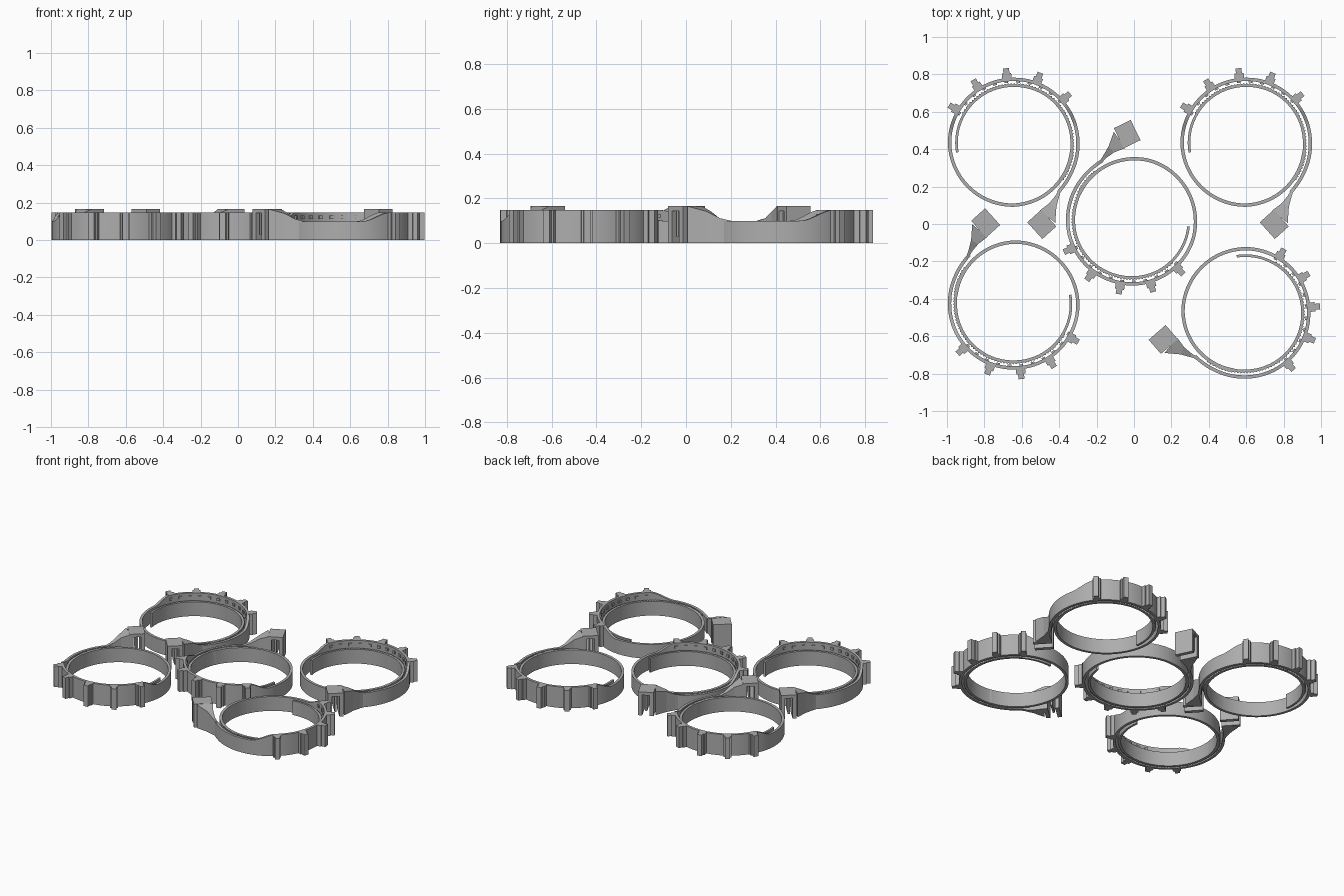
import bpy, bmesh, math
from mathutils import Vector, Matrix

cube = bpy.data.objects.get("Cube")
if cube:
    bpy.data.objects.remove(cube, do_unlink=True)

grey = bpy.data.materials.new("plain grey")
grey.use_nodes = True
grey.diffuse_color = (0.42, 0.42, 0.42, 1)
grey.node_tree.nodes["Principled BSDF"].inputs["Base Color"].default_value = (0.42, 0.42, 0.42, 1)

LOW, TALL, TOP = 0.10, 0.147, 0.165


def polar(r, deg):
    a = math.radians(deg)
    return Vector((r * math.cos(a), r * math.sin(a), 0))


def lerp_table(table, s):
    """Linear look-up in a list of (position, value) pairs."""
    for (s0, v0), (s1, v1) in zip(table, table[1:]):
        if s <= s1:
            return v0 + (v1 - v0) * (s - s0) / (s1 - s0)
    return table[-1][1]


def loft(bm, sections):
    """Skin quads through a run of four-corner sections and cap both ends."""
    rows = [[bm.verts.new(p) for p in sec] for sec in sections]
    for a, b in zip(rows, rows[1:]):
        for i in range(4):
            j = (i + 1) % 4
            bm.faces.new((a[i], a[j], b[j], b[i]))
    bm.faces.new(rows[0])
    bm.faces.new(rows[-1])


def wall(left, right, top, bottom=0.0):
    """Upright cross-section between two plan points."""
    return [(left.x, left.y, bottom), (right.x, right.y, bottom),
            (right.x, right.y, top), (left.x, left.y, top)]


def box(bm, matrix, lo, hi):
    size = [b - a for a, b in zip(lo, hi)]
    mid = [(a + b) / 2 for a, b in zip(lo, hi)]
    bmesh.ops.create_cube(bm, size=1, matrix=matrix @ Matrix.Translation(mid) @ Matrix.Diagonal((*size, 1)))


def finish(bm, name):
    bmesh.ops.recalc_face_normals(bm, faces=bm.faces)
    mesh = bpy.data.meshes.new(name)
    bm.to_mesh(mesh)
    bm.free()
    mesh.materials.append(grey)
    return mesh


# Spiral band: a low toothed tongue inside, overlapped by a tall outer wall
RADIUS = [(0, .306), (100, .304), (190, .310), (225, .319), (280, .335), (370, .343),
          (460, .337), (550, .343), (575, .347), (590, .352), (598, .357)]


def band_mesh():
    bm = bmesh.new()
    sections = []
    for i in range(400):
        s = i * 1.5
        angle = 190 - s
        r = lerp_table(RADIUS, s)
        # S-curved ramps at both ends of the tall wall
        k = min(max(min((s - 375) / 23, (538 - s) / 27), 0), 1)
        top = LOW + (TALL - LOW) * k * k * (3 - 2 * k)
        half = .007 if s < 200 else .009
        ridge = .007 if 40 < s < 228 and i % 2 else 0
        sections.append(wall(polar(r - half, angle), polar(r + half + ridge, angle), top))
    loft(bm, sections)
    return finish(bm, "band")


# Five stepped grip lugs outside the tall wall
def lug_mesh():
    bm = bmesh.new()
    for angle in (150, 123, 96, 69, 41):
        turn = Matrix.Rotation(math.radians(angle), 4, 'Z')
        box(bm, turn, (.338, -.025, 0), (.372, .025, TALL))
        box(bm, turn, (.370, -.016, 0), (.399, .016, TALL))
    return finish(bm, "lugs")


# Row of small studs on the inner face of the tall wall
def stud_mesh():
    bm = bmesh.new()
    for angle in range(42, 153, 11):
        r = lerp_table(RADIUS, 550 - angle)
        turn = Matrix.Rotation(math.radians(angle), 4, 'Z')
        box(bm, turn, (r - .017, -.010, .112), (r - .006, .010, .130))
    return finish(bm, "studs")


# Flared neck rising from the band to the catch
def neck_mesh():
    bm = bmesh.new()
    inner = [(.243, -.250), (.221, -.287), (.190, -.325), (.139, -.364)]
    outer = [(.260, -.236), (.243, -.287), (.228, -.345), (.222, -.430)]
    tops = (LOW, LOW + .012, .142, TOP)
    loft(bm, [wall(Vector((*a, 0)), Vector((*b, 0)), t) for a, b, t in zip(inner, outer, tops)])
    return finish(bm, "neck")


# Catch block: roof, two side walls, and a hanging pawl in the through slot
def catch_mesh():
    bm = bmesh.new()
    frame = Matrix.Translation((.150, -.438, 0)) @ Matrix.Rotation(math.radians(222), 4, 'Z')
    box(bm, frame, (-.05, -.06, .143), (.05, .06, TOP))
    box(bm, frame, (.024, -.06, 0), (.05, .06, .143))
    box(bm, frame, (-.05, -.06, 0), (-.024, .06, .143))
    box(bm, frame, (-.007, -.05, .03), (.006, .05, .143))
    return finish(bm, "catch")


parts = {"band": band_mesh(), "grip_lugs": lug_mesh(), "inner_studs": stud_mesh(),
         "neck": neck_mesh(), "catch_block": catch_mesh()}

# Five clamps laid out flat: name, centre, turn
LAYOUT = [("back_right", -.643, .436, 0), ("back_left", .600, .436, 0),
          ("middle", -.013, .018, 164), ("front_right", -.643, -.432, 180),
          ("front_left", .597, -.475, -91)]

bpy.ops.object.select_all(action='DESELECT')
for place, x, y, turn in LAYOUT:
    for part, mesh in parts.items():
        ob = bpy.data.objects.new(f"{place}_{part}", mesh)
        ob.location = (x, y, 0)
        ob.rotation_euler.z = math.radians(turn)
        bpy.context.scene.collection.objects.link(ob)
        # Shade the shared band mesh once, keeping its edges sharp
        if place == "back_right" and part == "band":
            ob.select_set(True)
            bpy.context.view_layer.objects.active = ob
            bpy.ops.object.shade_smooth_by_angle(angle=math.radians(30))
            ob.select_set(False)
